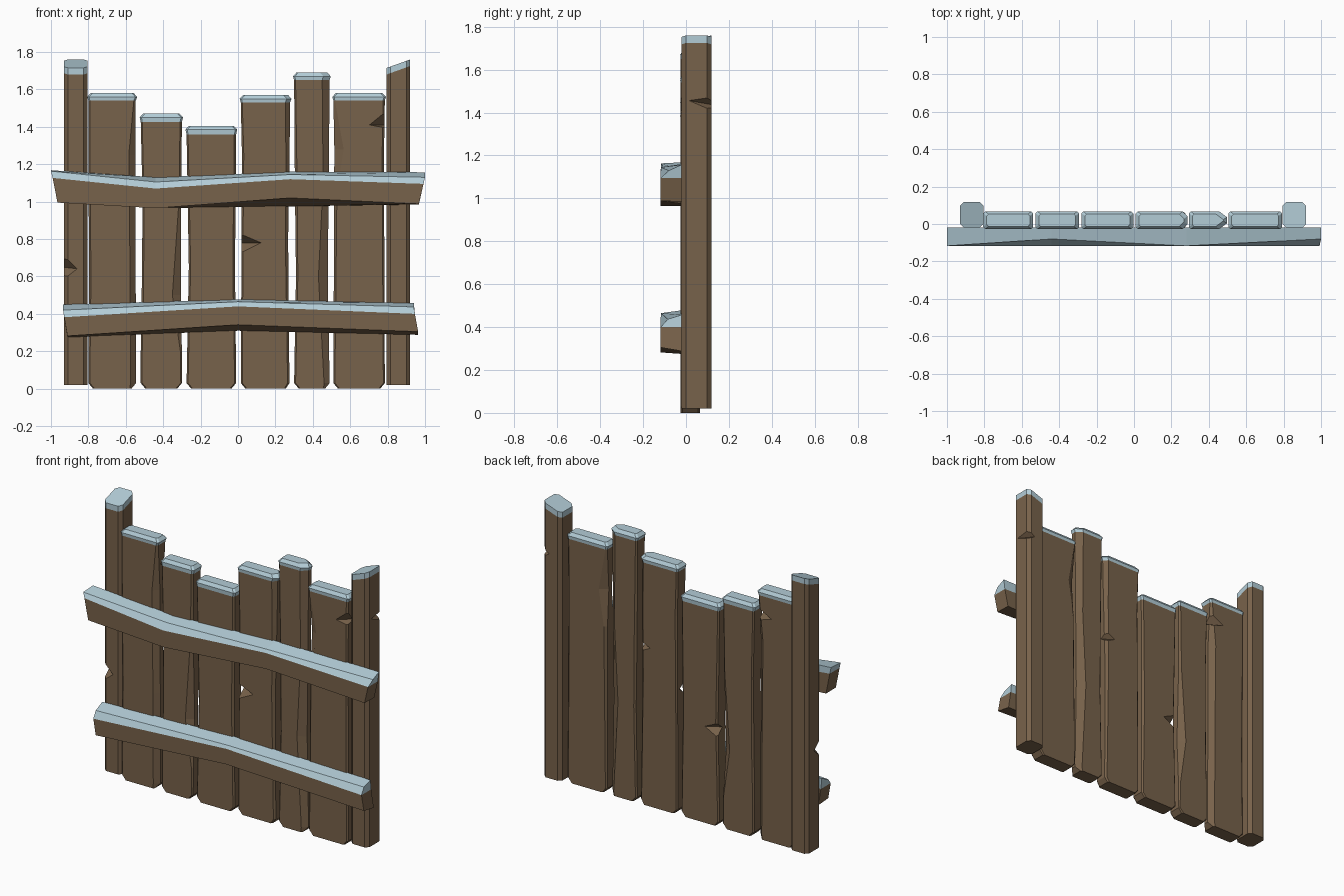
import bpy, bmesh

if "Cube" in bpy.data.objects:
    bpy.data.objects.remove(bpy.data.objects["Cube"])


def material(name, rgb):
    m = bpy.data.materials.new(name)
    m.diffuse_color = (*rgb, 1)
    m.use_nodes = True
    m.node_tree.nodes["Principled BSDF"].inputs["Base Color"].default_value = m.diffuse_color
    return m


WOOD = material("brown wood", (0.187, 0.122, 0.069))
SNOW = material("pale snow", (0.448, 0.604, 0.674))


def finish(name, bm):
    bmesh.ops.recalc_face_normals(bm, faces=bm.faces)
    me = bpy.data.meshes.new(name)
    bm.to_mesh(me)
    bm.free()
    me.materials.append(WOOD)
    me.materials.append(SNOW)
    ob = bpy.data.objects.new(name, me)
    bpy.context.collection.objects.link(ob)
    return ob


def loft(name, sections, is_snow, caps):
    """Skin rings of points; caps = (ring, point indices, snow) polygons."""
    bm = bmesh.new()
    rings = [[bm.verts.new(p) for p in s] for s in sections]
    n = len(sections[0])
    for i in range(len(rings) - 1):
        a, b = rings[i], rings[i + 1]
        for j in range(n):
            k = (j + 1) % n
            f = bm.faces.new((a[j], a[k], b[k], b[j]))
            f.material_index = int(is_snow(i, j))
    for r, idx, snow in caps:
        bm.faces.new([rings[r][k] for k in idx]).material_index = int(snow)
    return finish(name, bm)


def octagon(x0, x1, y0, y1, cl, cr, z):
    """Board cross-section with left and right corner chamfers; z(x, y) height."""
    dl, dr = min(cl, 0.03), min(cr, 0.03)
    pts = [(x0 + cl, y0), (x1 - cr, y0), (x1, y0 + dr), (x1, y1 - dr),
           (x1 - cr, y1), (x0 + cl, y1), (x0, y1 - dl), (x0, y0 + dl)]
    return [(x, y, z(x, y)) for x, y in pts]


def upright(name, sections, snow_ring):
    return loft(name, sections, lambda i, j: i >= snow_ring,
                [(0, range(8), False), (-1, range(8), True)])


def notch(target, pts):
    """Cut a tapered split out of a board with a four-point wedge."""
    bm = bmesh.new()
    vs = [bm.verts.new(p) for p in pts]
    for a, b, c in ((0, 1, 2), (0, 1, 3), (1, 2, 3), (0, 2, 3)):
        bm.faces.new((vs[a], vs[b], vs[c]))
    cutter = finish(target.name + "_notch_cutter", bm)
    cutter.hide_render = True
    cutter.hide_viewport = True
    mod = target.modifiers.new("notch", 'BOOLEAN')
    mod.operation = 'DIFFERENCE'
    mod.solver = 'EXACT'
    mod.object = cutter


# Planks: left, right, top, then (height, left inset, right inset, left chamfer, right chamfer)
Y0, Y1 = -0.025, 0.065
PLANKS = [
    (-0.80, -0.545, 1.58, [(0.03, 0, 0, .008, .03), (0.6, .004, .002, .01, .03),
                           (1.25, 0, .004, .008, .035), (1.54, 0, .002, .008, .01)]),
    (-0.52, -0.30, 1.47, [(0.03, 0, 0, .008, .006), (0.2, 0, 0, .008, .008), (0.5, .005, .006, .01, .045),
                          (1.0, .01, .004, .008, .012), (1.425, 0, 0, .008, .01)]),
    (-0.275, -0.01, 1.405, [(0.03, 0, 0, .008, .008), (0.65, .012, .006, .01, .012),
                            (1.36, 0, 0, .008, .01)]),
    (0.015, 0.28, 1.57, [(0.03, 0, .005, .008, .01), (0.8, .004, .012, .008, .015),
                         (1.25, .006, .004, .01, .02), (1.53, 0, .002, .008, .025)]),
    (0.30, 0.49, 1.69, [(0.03, 0, 0, .008, .03), (0.6, .01, .01, .01, .05),
                        (1.1, .004, .005, .012, .03), (1.65, 0, 0, .008, .04)]),
    (0.51, 0.785, 1.58, [(0.03, 0, 0, .008, .008), (1.05, .004, .004, .015, .01),
                         (1.28, .005, .004, .05, .01), (1.54, 0, 0, .008, .01)]),
]
planks = []
for n, (xl, xr, top, mids) in enumerate(PLANKS, 1):
    secs = [octagon(xl + .025, xr - .025, Y0, Y1, .008, .008, lambda x, y: 0)]
    for z, il, ir, cl, cr in mids:
        secs.append(octagon(xl + il, xr - ir, Y0, Y1, cl, cr, lambda x, y: z))
    snow_ring = len(secs) - 1
    cr = mids[-1][4]
    secs.append(octagon(xl - .006, xr + .006, Y0 - .002, Y1 + .002, .01, cr,
                        lambda x, y: top - .02))
    secs.append(octagon(xl + .012, xr - .012, Y0 + .012, Y1 - .012, .01, cr, lambda x, y: top))
    planks.append(upright(f"plank_{n}", secs, snow_ring))


def side_notch(plank, tip, mouth, z, hi, lo, face, deep):
    notch(plank, [(tip, face, z), (mouth, face, hi), (mouth, face, lo), (mouth, deep, z)])


# Splits in the plank edges, front and back
side_notch(planks[5], .69, .80, 1.41, 1.50, 1.39, Y0 - .01, .05)
side_notch(planks[3], .14, .00, .78, .84, .71, Y0 - .01, .05)
side_notch(planks[0], -.66, -.53, 1.41, 1.48, 1.37, Y1 + .01, .0)
side_notch(planks[2], -.16, -.29, .61, .67, .54, Y1 + .01, .0)
side_notch(planks[3], .19, .295, 1.0, 1.05, .95, Y1 + .01, .0)


# Posts with slanted snowy tops: the left slants to the front, the right sideways
def post(name, x0, x1, slope):
    y0, y1, c = -0.02, 0.118, 0.02
    heights = [lambda x, y: .02, lambda x, y: 1.0,
               lambda x, y: 1.68 + slope(x, y), lambda x, y: 1.715 + slope(x, y)]
    return upright(name, [octagon(x0, x1, y0, y1, c, c, h) for h in heights], 2)


left_post = post("left_post", -.93, -.805, lambda x, y: .045 * (y + .02) / .138)
right_post = post("right_post", .795, .92, lambda x, y: .045 * (x - .795) / .125)
notch(left_post, [(-.94, -.03, .73), (-.94, -.03, .57), (-.85, -.03, .64), (-.94, .06, .65)])
notch(right_post, [(.93, -.01, 1.46), (.93, .13, 1.48), (.93, .13, 1.40), (.87, .13, 1.435)])


# Rails: (top x, bottom x, back top, front top, front top y, snow line, front bottom, back bottom)
def rail(name, stations):
    yb, yf = -0.02, -0.118
    secs = []
    for xt, xb, tb, tf, ytf, sn, bf, bb in stations:
        xs = xb + (xt - xb) * .75
        secs.append([(xb, yb, bb), (xb, yf, bf), (xs, yf, sn),
                     (xt, ytf, tf), (xt, yb, tb), (xs, yb, sn)])
    caps = [(r, idx, snow) for r in (0, -1)
            for idx, snow in (((0, 1, 2, 5), False), ((2, 3, 4, 5), True))]
    loft(name, secs, lambda i, j: j in (2, 3, 4), caps)


rail("upper_rail", [
    (-1.0, -.965, 1.168, 1.163, -.117, 1.127, .995, .995),
    (-.44, -.44, 1.13, 1.105, -.08, 1.07, .965, .965),
    (.28, .28, 1.16, 1.145, -.117, 1.12, 1.02, .975),
    (1.0, .967, 1.157, 1.13, -.08, 1.095, .988, .985)])
rail("lower_rail", [
    (-.935, -.912, .45, .42, -.085, .382, .282, .275),
    (0, 0, .478, .465, -.117, .44, .342, .31),
    (.94, .963, .457, .437, -.085, .40, .305, .288)])
